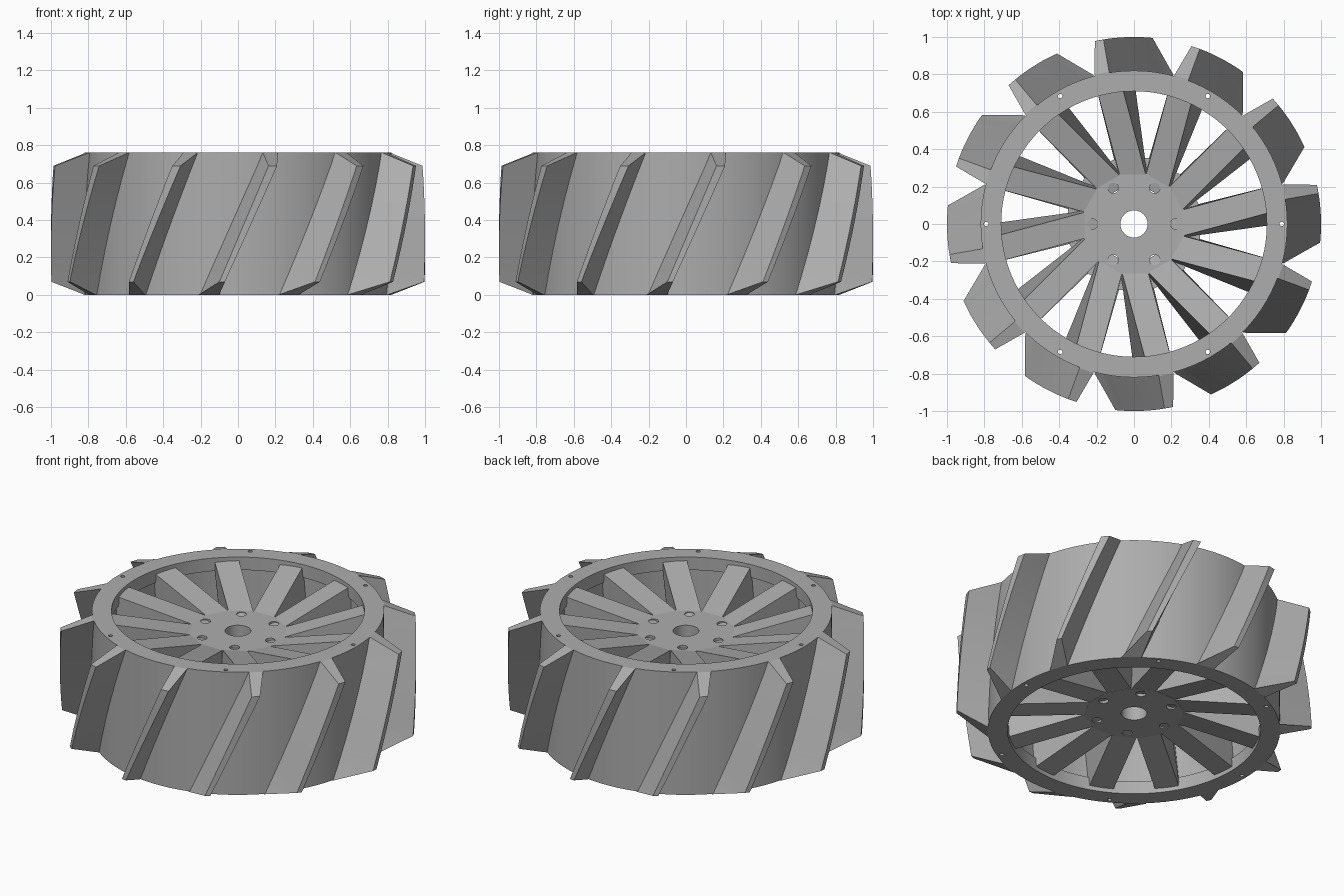
import bpy, bmesh
from math import sin, cos, radians, pi
from mathutils import Vector

old = bpy.data.objects.get("Cube")
if old:
    bpy.data.objects.remove(old, do_unlink=True)

HEIGHT = 0.76
COUNT = 12

grey = bpy.data.materials.new("plain grey")
grey.use_nodes = True
tone = (0.42, 0.42, 0.42, 1)
grey.diffuse_color = tone
grey.node_tree.nodes["Principled BSDF"].inputs["Base Color"].default_value = tone


def make_object(name, bm):
    bmesh.ops.recalc_face_normals(bm, faces=bm.faces[:])
    mesh = bpy.data.meshes.new(name)
    bm.to_mesh(mesh)
    bm.free()
    obj = bpy.data.objects.new(name, mesh)
    bpy.context.collection.objects.link(obj)
    mesh.materials.append(grey)
    return obj


def loft(bm, sections, closed=False):
    """Skin a list of equal point loops, capped unless closed on itself."""
    loops = [[bm.verts.new(p) for p in s] for s in sections]
    pairs = list(zip(loops, loops[1:] + loops[:1]))
    for a, b in pairs if closed else pairs[:-1]:
        for i in range(len(a)):
            j = (i + 1) % len(a)
            bm.faces.new((a[i], a[j], b[j], b[i]))
    if not closed:
        bm.faces.new(loops[0][::-1])
        bm.faces.new(loops[-1])


def polar(r, angle, z):
    return Vector((r * cos(angle), r * sin(angle), z))


def local(angle, r, t, z):
    """Point at radius r, shifted sideways by t."""
    return polar(r, angle, z) + polar(t, angle + pi / 2, 0)


def lathe(name, profile, sides, turn=0.0):
    bm = bmesh.new()
    loft(bm, [[polar(r, turn + 2 * pi * i / sides, z) for r, z in profile]
              for i in range(sides)], closed=True)
    return make_object(name, bm)


def drill(obj, holes):
    """Cut upright round holes given as (x, y, radius)."""
    bm = bmesh.new()
    for x, y, r in holes:
        loft(bm, [[Vector((x, y, z)) + polar(r, 2 * pi * i / 24, 0) for i in range(24)]
                  for z in (-0.1, HEIGHT + 0.1)])
    cutter = make_object(obj.name + "_cutter", bm)
    mod = obj.modifiers.new("holes", "BOOLEAN")
    mod.operation = "DIFFERENCE"
    mod.solver = "EXACT"
    mod.object = cutter
    bpy.context.view_layer.objects.active = obj
    obj.select_set(True)
    bpy.ops.object.modifier_apply(modifier=mod.name)
    bpy.data.objects.remove(cutter, do_unlink=True)


def smooth(obj):
    bpy.ops.object.select_all(action="DESELECT")
    obj.select_set(True)
    bpy.context.view_layer.objects.active = obj
    bpy.ops.object.shade_smooth_by_angle(angle=radians(20))


def bolt_circle(r, hole):
    return [(r * cos(i * pi / 3), r * sin(i * pi / 3), hole) for i in range(6)]


# Rim: cylinder with a thicker lip at each end
lip = 0.08
rim = lathe("rim", [(0.82, 0), (0.82, HEIGHT), (0.71, HEIGHT), (0.71, HEIGHT - lip),
                    (0.725, HEIGHT - lip), (0.725, lip), (0.71, lip), (0.71, 0)], 96)
drill(rim, bolt_circle(0.79, 0.012))
smooth(rim)

# Hub: twelve-sided, with a wider core and bolt holes
hub = lathe("hub", [(0.04, 0.11), (0.28, 0.11), (0.28, 0.27), (0.365, 0.27),
                    (0.365, 0.49), (0.28, 0.49), (0.28, 0.635), (0.04, 0.635)],
            COUNT, pi / COUNT)
drill(hub, [(0, 0, 0.073)] + bolt_circle(0.222, 0.028))
smooth(hub)

# Spokes: tapered blades that flare and lean towards the rim
bm = bmesh.new()
for i in range(COUNT):
    a = 2 * pi * i / COUNT
    sections = []
    for r, top, bottom, low, high in ((0.2, -0.01, 0.0, 0.125, 0.62),
                                      (0.74, 0.135, 0.065, 0.02, 0.745)):
        w = 0.07
        sections.append([local(a, r, bottom - w, low), local(a, r, bottom + w, low),
                         local(a, r, top + w, high), local(a, r, top - w, high)])
    loft(bm, sections)
make_object("spokes", bm)

# Treads: slanted lugs with chamfered ends, wrapped around the rim
STEPS = 10
CHAMFER = 0.07


def mix(a, b, f):
    return radians(a + (b - a) * f)


bm = bmesh.new()
for i in range(COUNT):
    a = 2 * pi * i / COUNT
    sections = []
    levels = [CHAMFER + (HEIGHT - 2 * CHAMFER) * k / STEPS for k in range(STEPS + 1)]
    for z in [0] + levels + [HEIGHT]:
        f = z / HEIGHT
        g = (z - CHAMFER) / (HEIGHT - 2 * CHAMFER)
        base = (a + mix(-14.8, 9.3, f), a + mix(-7, 14.8, f))
        if z in (0, HEIGHT):
            outer, r = base, 0.825
        else:
            outer, r = (a + mix(-5.7, 9.4, g), a + mix(-4, 12.1, g)), 1.0
        sections.append([polar(0.81, base[0], z), polar(r, outer[0], z),
                         polar(r, outer[1], z), polar(0.81, base[1], z)])
    loft(bm, sections)
smooth(make_object("treads", bm))
